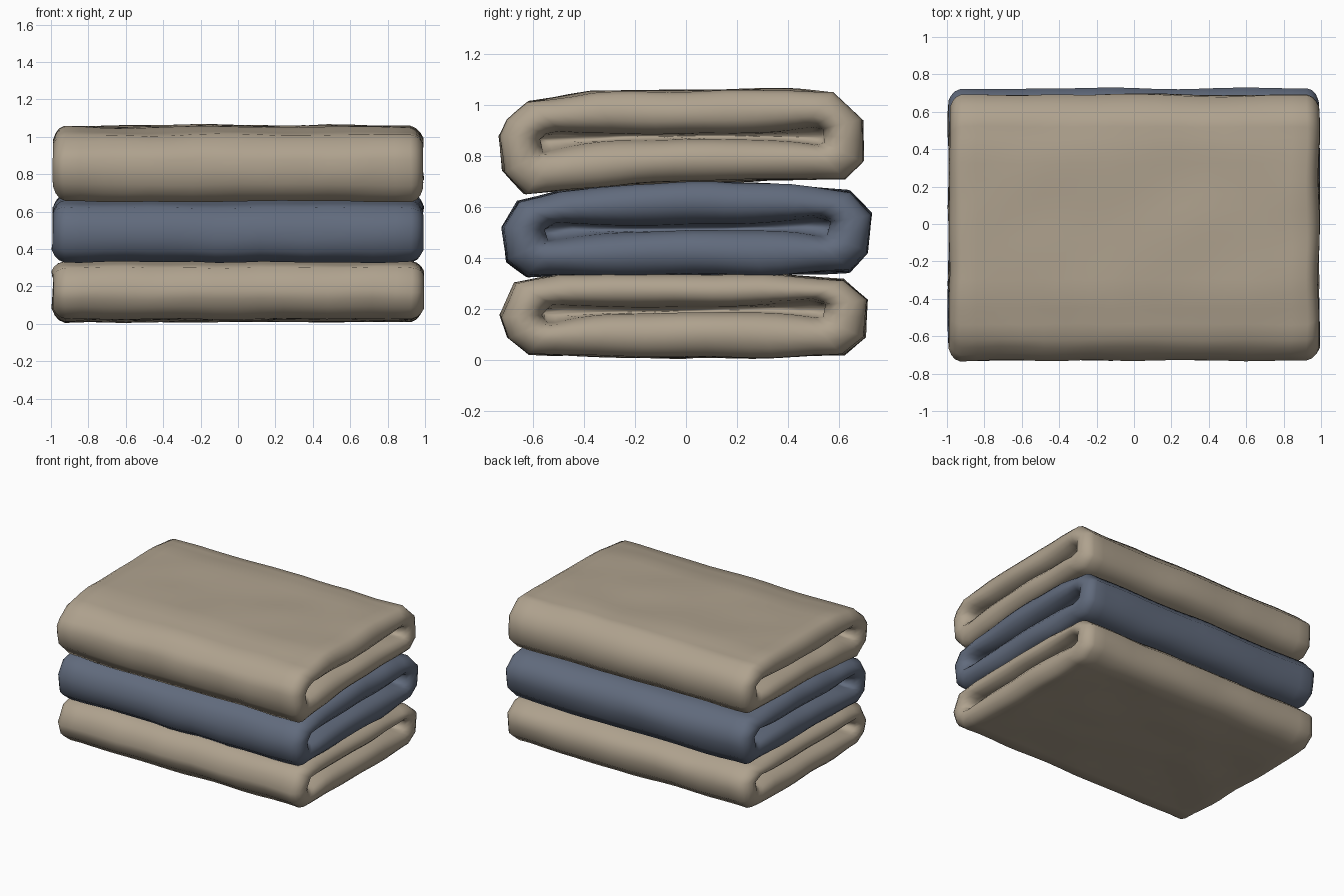
import bpy, bmesh, math
from mathutils import Vector, noise

cube = bpy.data.objects.get("Cube")
if cube:
    bpy.data.objects.remove(cube, do_unlink=True)


def material(name, rgb):
    m = bpy.data.materials.new(name)
    m.use_nodes = True
    m.diffuse_color = (*rgb, 1)
    bsdf = next(n for n in m.node_tree.nodes if n.type == 'BSDF_PRINCIPLED')
    bsdf.inputs["Base Color"].default_value = (*rgb, 1)
    bsdf.inputs["Roughness"].default_value = 0.9
    return m


def subdivide(points, step=0.09):
    """Split each edge of a closed outline into short segments."""
    out = []
    for i, p in enumerate(points):
        a, b = Vector(p), Vector(points[(i + 1) % len(points)])
        n = max(1, math.ceil((b - a).length / step))
        out += [a.lerp(b, k / n) for k in range(n)]
    return out


# End rim, from the outer edge over the crest into the fold: (blend, x)
RIM = [(0, 0.925), (0.08, 0.955), (0.22, 0.975), (0.42, 0.99),
       (0.68, 0.985), (0.88, 0.96), (1, 0.91)]


def towel(name, outline, mid, mat, seed):
    outline = subdivide(outline)

    def fold(p, open_by=1.0):
        """Point on the slot between the folded layers facing outline point p."""
        y = p.x * 0.78
        half = (0.012 + 0.04 * (abs(y) / 0.57) ** 4) * open_by
        t = max(-1, min(1, (p.y - mid) / 0.13))
        return Vector((y, mid + 0.012 * y + t * half))

    # Cross-sections from the left fold, over the body, to the right fold
    end = [(x, [p.lerp(fold(p), s) for p in outline]) for s, x in RIM]
    end.append((0.75, [fold(p, 0.4) for p in outline]))
    body = [(-0.84 + 0.12 * i, outline) for i in range(15)]
    sections = [(-x, ring) for x, ring in reversed(end)] + body + end

    bm = bmesh.new()
    rings = []
    for x, ring in sections:
        verts = []
        for p in ring:
            co = Vector((x, p.x, p.y))
            # Soft cloth wrinkles
            co += noise.noise_vector(co * 3.5 + Vector((seed, 0, 0))) * 0.012
            co.z = max(co.z, 0)
            verts.append(bm.verts.new(co))
        rings.append(verts)
    n = len(outline)
    for a, b in zip(rings, rings[1:]):
        for i in range(n):
            j = (i + 1) % n
            bm.faces.new((a[i], a[j], b[j], b[i]))
    bm.faces.new(rings[0])
    bm.faces.new(rings[-1])
    bmesh.ops.recalc_face_normals(bm, faces=bm.faces)
    for f in bm.faces:
        f.smooth = True
    mesh = bpy.data.meshes.new(name)
    bm.to_mesh(mesh)
    bm.free()
    mesh.materials.append(mat)
    obj = bpy.data.objects.new(name, mesh)
    bpy.context.collection.objects.link(obj)


beige = material("beige cloth", (0.43, 0.362, 0.272))
blue = material("slate blue cloth", (0.12, 0.147, 0.205))

# Side outlines as (y, z)
bottom = [(-0.67, 0.3), (-0.5, 0.335), (0.3, 0.335), (0.62, 0.315),
          (0.71, 0.235), (0.7, 0.09), (0.62, 0.02), (0, 0.008),
          (-0.62, 0.025), (-0.7, 0.09), (-0.73, 0.175)]
middle = [(-0.66, 0.62), (-0.5, 0.66), (-0.2, 0.685), (0.1, 0.695),
          (0.4, 0.685), (0.64, 0.66), (0.725, 0.57), (0.71, 0.42),
          (0.64, 0.35), (0.3, 0.335), (-0.5, 0.335), (-0.62, 0.33),
          (-0.7, 0.39), (-0.72, 0.52)]
top = [(-0.62, 1.01), (-0.37, 1.05), (0, 1.055), (0.4, 1.06),
       (0.58, 1.045), (0.69, 0.94), (0.69, 0.78), (0.62, 0.715),
       (0.1, 0.7), (-0.2, 0.69), (-0.5, 0.665), (-0.63, 0.655),
       (-0.715, 0.745), (-0.73, 0.88), (-0.7, 0.94)]

towel("bottom_towel", bottom, 0.195, beige, 0)
towel("middle_towel", middle, 0.52, blue, 5)
towel("top_towel", top, 0.875, beige, 11)
